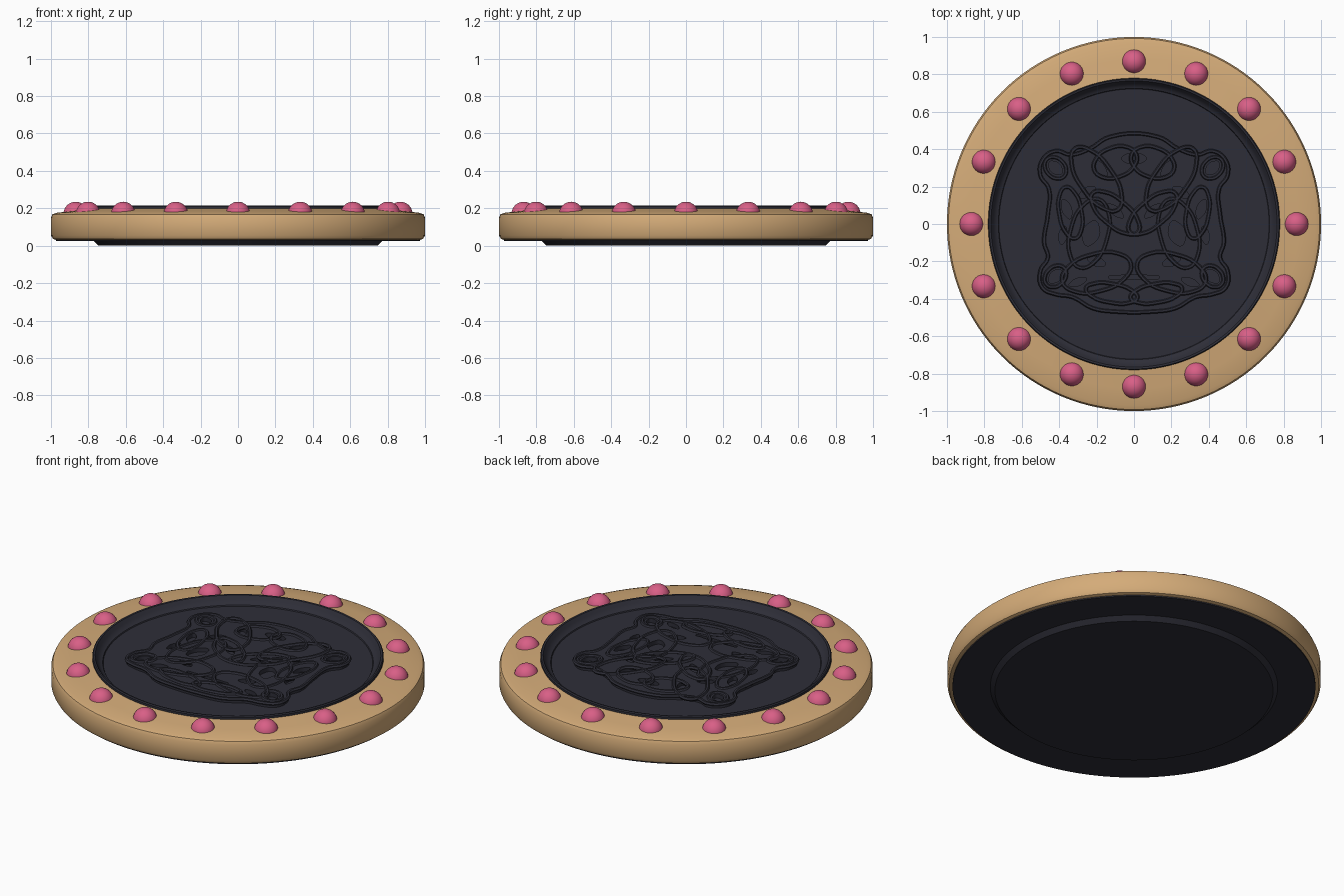
import bpy
import bmesh
from math import sin, cos, pi, radians

cube = bpy.data.objects.get("Cube")
if cube:
    bpy.data.objects.remove(cube)


def material(name, rgb):
    m = bpy.data.materials.new(name)
    m.use_nodes = True
    m.diffuse_color = (*rgb, 1)
    shader = next(n for n in m.node_tree.nodes if n.type == 'BSDF_PRINCIPLED')
    shader.inputs["Base Color"].default_value = (*rgb, 1)
    return m


GOLD = material("warm gold", (0.66, 0.41, 0.19))
DARK = material("charcoal", (0.027, 0.027, 0.039))
PINK = material("rose pink", (0.69, 0.115, 0.24))


def activate(obj):
    bpy.ops.object.select_all(action='DESELECT')
    obj.select_set(True)
    bpy.context.view_layer.objects.active = obj


def smooth(obj, angle=35):
    activate(obj)
    bpy.ops.object.shade_smooth_by_angle(angle=radians(angle))


def lathe(name, profile, mat, steps=128):
    """Spin an (r, z) profile around the vertical axis."""
    bm = bmesh.new()
    verts = [bm.verts.new((r, 0, z)) for r, z in profile]
    edges = [bm.edges.new(pair) for pair in zip(verts, verts[1:])]
    bmesh.ops.spin(bm, geom=verts + edges, cent=(0, 0, 0), axis=(0, 0, 1),
                   angle=2 * pi, steps=steps)
    bmesh.ops.remove_doubles(bm, verts=bm.verts, dist=0.0001)
    bmesh.ops.recalc_face_normals(bm, faces=bm.faces)
    mesh = bpy.data.meshes.new(name)
    bm.to_mesh(mesh)
    bm.free()
    mesh.materials.append(mat)
    obj = bpy.data.objects.new(name, mesh)
    bpy.context.collection.objects.link(obj)
    smooth(obj)
    return obj


def loop(curve, points, z=0.0):
    """Add a closed smooth spline through the points."""
    s = curve.splines.new('BEZIER')
    s.bezier_points.add(len(points) - 1)
    for bp, (x, y) in zip(s.bezier_points, points):
        bp.co = (x, y, z)
        bp.handle_left_type = bp.handle_right_type = 'AUTO'
    s.use_cyclic_u = True
    s.resolution_u = 5


def oval(x, y, a, b, tilt=0, count=8, power=1):
    """Points of a tilted ellipse; a higher power pinches it to a leaf."""
    t = radians(tilt)
    points = []
    for i in range(count):
        w = 2 * pi * i / count
        u = a * cos(w)
        v = b * sin(w) * abs(sin(w)) ** (power - 1)
        points.append((x + u * cos(t) - v * sin(t), y + u * sin(t) + v * cos(t)))
    return points


def curve_object(name, curve, mat):
    curve.materials.append(mat)
    obj = bpy.data.objects.new(name, curve)
    bpy.context.collection.objects.link(obj)
    activate(obj)
    bpy.ops.object.convert(target='MESH')
    return bpy.context.object


# Gold outer ring with rounded edges and a gently rising top
lathe("outer_ring", [(0.76, 0.03), (0.97, 0.03), (0.99, 0.037), (1, 0.055),
                     (1, 0.15), (0.992, 0.168), (0.97, 0.176),
                     (0.88, 0.186), (0.76, 0.2)], GOLD)

# Dark underside plate with a lower plug
lathe("base_plate", [(0, 0), (0.745, 0), (0.77, 0.024), (0.972, 0.024),
                     (0.972, 0.034), (0, 0.034)], DARK)

# Dark tray: raised lip, hollow inner wall and flat floor
lathe("inner_tray", [(0.78, 0.1), (0.78, 0.21), (0.775, 0.216), (0.765, 0.214),
                     (0.752, 0.195), (0.738, 0.178), (0.725, 0.174),
                     (0.722, 0.168), (0, 0.168)], DARK)

# Round gems around the ring
for i in range(16):
    a = 2 * pi * i / 16
    bpy.ops.mesh.primitive_uv_sphere_add(
        segments=32, ring_count=16, radius=0.065,
        location=(0.868 * cos(a), 0.868 * sin(a), 0.17))
    gem = bpy.context.object
    gem.name = f"gem_{i + 1}"
    gem.data.materials.append(PINK)
    smooth(gem)

# Pierced ornament plate with four corner lugs
half = [(0.13, 0.465), (0.24, 0.4), (0.34, 0.37), (0.42, 0.39), (0.49, 0.34),
        (0.5, 0.26), (0.455, 0.19), (0.46, 0.05), (0.48, -0.1), (0.46, -0.18),
        (0.5, -0.25), (0.49, -0.34), (0.42, -0.375), (0.33, -0.39),
        (0.22, -0.45), (0.1, -0.468)]
outline = half + [(-x, y) for x, y in reversed(half)]
plate = bpy.data.curves.new("ornament_plate", 'CURVE')
plate.dimensions = '2D'
plate.fill_mode = 'BOTH'
plate.extrude = 0.012
loop(plate, outline)

# Leaf-shaped openings, mirrored left and right
openings = [(0.18, 0.29, 0.06, 0.028, 60), (0.25, 0.17, 0.05, 0.025, -30),
            (0.36, 0.08, 0.055, 0.025, 70), (0.23, -0.05, 0.07, 0.045, 110),
            (0.38, -0.06, 0.05, 0.022, 100), (0.1, 0.07, 0.055, 0.022, 40),
            (0.2, -0.2, 0.05, 0.025, 20), (0.3, -0.31, 0.05, 0.02, -20),
            (0.42, 0.3, 0.045, 0.03, 45), (0.42, -0.28, 0.045, 0.03, -45)]
for x, y, a, b, tilt in openings:
    for side in (1, -1):
        loop(plate, oval(side * x, y, a, b, side * tilt, power=1.5))
loop(plate, oval(0, 0.35, 0.065, 0.028))
loop(plate, oval(0, -0.285, 0.135, 0.012))
ornament = curve_object("ornament_plate", plate, DARK)
ornament.location.z = 0.18

# Interlaced strapwork lying on the plate
straps = bpy.data.curves.new("ornament_straps", 'CURVE')
straps.dimensions = '3D'
straps.bevel_depth = 0.011
straps.bevel_resolution = 1
loop(straps, outline, 0.19)
bands = [(0.42, 0.3, 0.065, 0.05, 45), (0.42, -0.28, 0.065, 0.05, -45),
         (0.2, 0.24, 0.2, 0.09, 55), (0.24, -0.05, 0.19, 0.1, 105),
         (0.2, -0.26, 0.19, 0.1, -15), (0.1, 0.06, 0.16, 0.07, 40),
         (0.34, 0.06, 0.14, 0.06, 80), (0.1, 0.33, 0.12, 0.08, -20),
         (0.12, -0.37, 0.14, 0.05, 10)]
for i, (x, y, a, b, tilt) in enumerate(bands):
    for side in (1, -1):
        loop(straps, oval(side * x, y, a, b, side * tilt), 0.19 + 0.0015 * (i % 3))
smooth(curve_object("ornament_straps", straps, DARK), 50)
